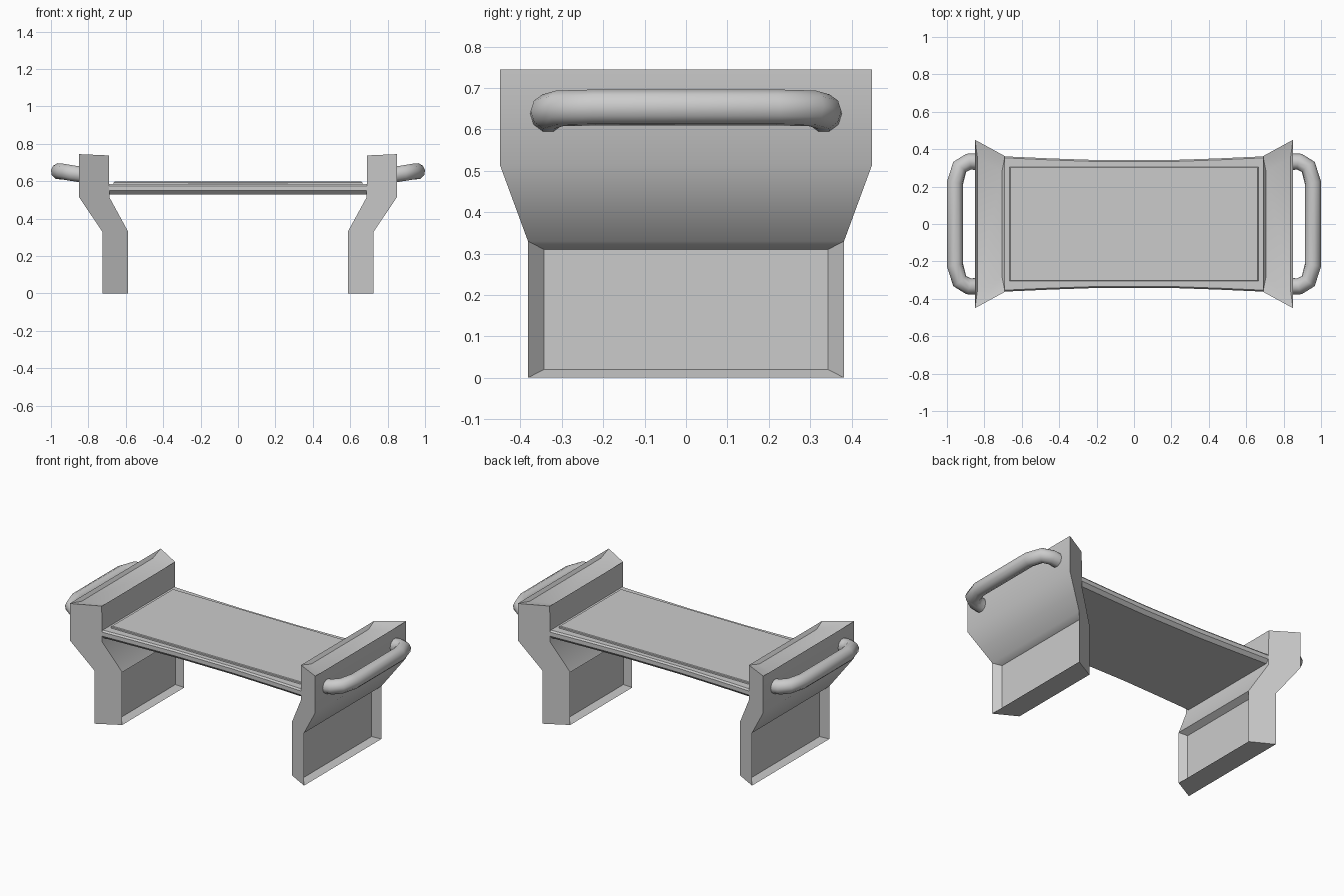
import bpy, bmesh, math
from mathutils import Vector

if "Cube" in bpy.data.objects:
    bpy.data.objects.remove(bpy.data.objects["Cube"])


def finish(name, bm, angle=40, mirror=False):
    bmesh.ops.recalc_face_normals(bm, faces=bm.faces)
    me = bpy.data.meshes.new(name)
    bm.to_mesh(me)
    bm.free()
    ob = bpy.data.objects.new(name, me)
    bpy.context.collection.objects.link(ob)
    shade(ob, angle)
    if mirror:
        ob.modifiers.new("mirror", 'MIRROR').use_axis[0] = True
    return ob


def shade(ob, angle):
    bpy.ops.object.select_all(action='DESELECT')
    ob.select_set(True)
    bpy.context.view_layer.objects.active = ob
    bpy.ops.object.shade_smooth_by_angle(angle=math.radians(angle))


def recess(bm, face, scale, depth):
    """Sink a sloped-wall panel into a face."""
    c = face.calc_center_bounds()
    n = face.normal.copy()
    f = bmesh.ops.extrude_discrete_faces(bm, faces=[face])['faces'][0]
    for v in f.verts:
        d = v.co - c
        v.co = c + Vector([d[i] * scale[i] for i in range(3)]) - n * depth


def loft(bm, rings):
    """Skin closed rings of equal length and cap both ends."""
    rv = [[bm.verts.new(p) for p in r] for r in rings]
    n = len(rv[0])
    for a, b in zip(rv, rv[1:]):
        for i in range(n):
            j = (i + 1) % n
            bm.faces.new((a[i], a[j], b[j], b[i]))
    bm.faces.new(rv[0][::-1])
    bm.faces.new(rv[-1])


# End supports: bent profile with ends cut at a slant, recessed panels
profile = [(.725, 0), (.725, .33), (.85, .515), (.85, .745),
           (.69, .738), (.688, .515), (.587, .33), (.587, 0)]
half_y = lambda x: .45 - .545 * (.85 - x)
bm = bmesh.new()
loft(bm, [[(x, s * half_y(x), z) for x, z in profile] for s in (-1, 1)])
bmesh.ops.recalc_face_normals(bm, faces=bm.faces)
bm.normal_update()
for f in list(bm.faces):
    c = f.calc_center_bounds()
    if abs(f.normal.x) > .95 and c.z < .3:
        recess(bm, f, (1, .9, .88), .04)
    elif f.normal.z > .9 and c.z > .7:
        recess(bm, f, (.82, .78, 1), .02)
finish("end_support", bm, 40, True)

# Seat board: waisted outline with chamfered underside
xs = [-.7, -.45, -.2, 0, .2, .45, .7]
width = lambda x: .342 + .02 * max(0, (abs(x) - .2) / .5) ** 1.2


def outline(inset, z):
    return ([(x, -(width(x) - inset), z) for x in xs] +
            [(x, width(x) - inset, z) for x in reversed(xs)])


bm = bmesh.new()
loft(bm, [outline(.02, .53), outline(0, .55), outline(0, .575), outline(.008, .585)])
finish("seat_board", bm, 30)

# Raised seat pad
bm = bmesh.new()
loft(bm, [[(sx * (.665 - i), sy * (.305 - i), z)
           for sx, sy in ((-1, -1), (1, -1), (1, 1), (-1, 1))]
          for i, z in ((0, .57), (0, .594), (.004, .598))])
finish("seat_pad", bm, 30)

# Bent tube handles
half = [(.83, .333, .635), (.885, .333, .643), (.932, .305, .651), (.957, .22, .653)]
path = half + [(x, -y, z) for x, y, z in reversed(half)]
cu = bpy.data.curves.new("handle", 'CURVE')
cu.dimensions = '3D'
cu.bevel_depth = .044
cu.bevel_resolution = 3
cu.use_fill_caps = True
sp = cu.splines.new('POLY')
sp.points.add(len(path) - 1)
for p, co in zip(sp.points, path):
    p.co = (*co, 1)
handle = bpy.data.objects.new("handle", cu)
bpy.context.collection.objects.link(handle)
bpy.ops.object.select_all(action='DESELECT')
handle.select_set(True)
bpy.context.view_layer.objects.active = handle
bpy.ops.object.convert(target='MESH')
handle = bpy.context.view_layer.objects.active
shade(handle, 60)
handle.modifiers.new("mirror", 'MIRROR').use_axis[0] = True
